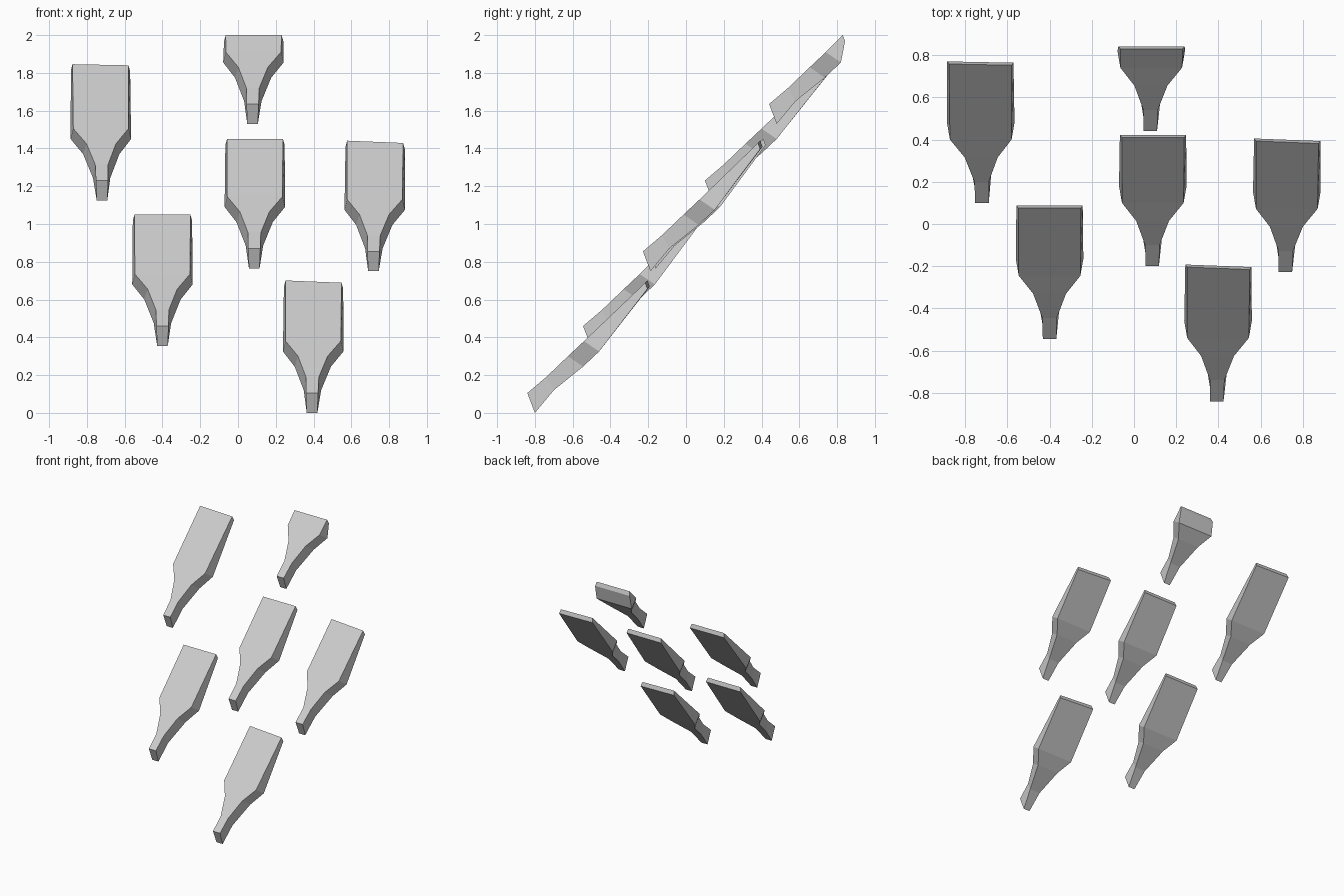
import bpy
import bmesh

cube = bpy.data.objects.get("Cube")
if cube:
    bpy.data.objects.remove(cube)

# Single flat colour
grey = bpy.data.materials.new("plain grey")
grey.use_nodes = True
color = (0.6, 0.6, 0.6, 1)
grey.diffuse_color = color
grey.node_tree.nodes["Principled BSDF"].inputs["Base Color"].default_value = color

# Stations from the narrow foot to the shoulder: (half width, y, z) from the foot
UPPER = [(0.032, 0, 0), (0.034, 0.1, 0.085), (0.078, 0.215, 0.195), (0.146, 0.3, 0.275)]
LOWER = [(0.028, 0.04, -0.105), (0.046, 0.14, 0.015), (0.096, 0.295, 0.14), (0.16, 0.38, 0.22)]


def make_step(name, foot, length, rise, lean=0.0, slant=0.0):
    """Loft a tapered slab from its foot to its thin upper end."""
    upper = UPPER + [(0.148, length, rise)]
    lower = LOWER + [(0.157, length + 0.012, rise - 0.032)]
    bm = bmesh.new()
    rings = []
    for i, (top, under) in enumerate(zip(upper, lower)):
        shift = lean * i / 4
        drop = slant if i == 4 else 0
        ring = []
        for (w, y, z), sides in ((top, (-1, 1)), (under, (1, -1))):
            for s in sides:
                ring.append(bm.verts.new((foot[0] + shift + s * w,
                                          foot[1] + y - s * drop,
                                          foot[2] + z - s * drop)))
        rings.append(ring)
    for a, b in zip(rings, rings[1:]):
        for k in range(4):
            n = (k + 1) % 4
            bm.faces.new((a[k], a[n], b[n], b[k]))
    bm.faces.new(rings[0])
    bm.faces.new(rings[-1])
    bmesh.ops.recalc_face_normals(bm, faces=bm.faces)
    mesh = bpy.data.meshes.new(name)
    bm.to_mesh(mesh)
    bm.free()
    mesh.materials.append(grey)
    obj = bpy.data.objects.new(name, mesh)
    bpy.context.collection.objects.link(obj)
    return obj


# Six slabs climbing the slope, the last one cut short
make_step("slab_lowest", (0.392, -0.84, 0.105), 0.63, 0.59, 0.008, 0.006)
make_step("slab_lower_right", (-0.4, -0.545, 0.46), 0.62, 0.59)
make_step("slab_centre", (0.086, -0.2, 0.87), 0.61, 0.58, 0.004)
make_step("slab_left", (0.717, -0.228, 0.855), 0.615, 0.58, 0.009, 0.006)
make_step("slab_upper_right", (-0.72, 0.1, 1.23), 0.655, 0.613, -0.008, 0.003)
make_step("slab_top", (0.077, 0.44, 1.635), 0.39, 0.365, 0.006)
